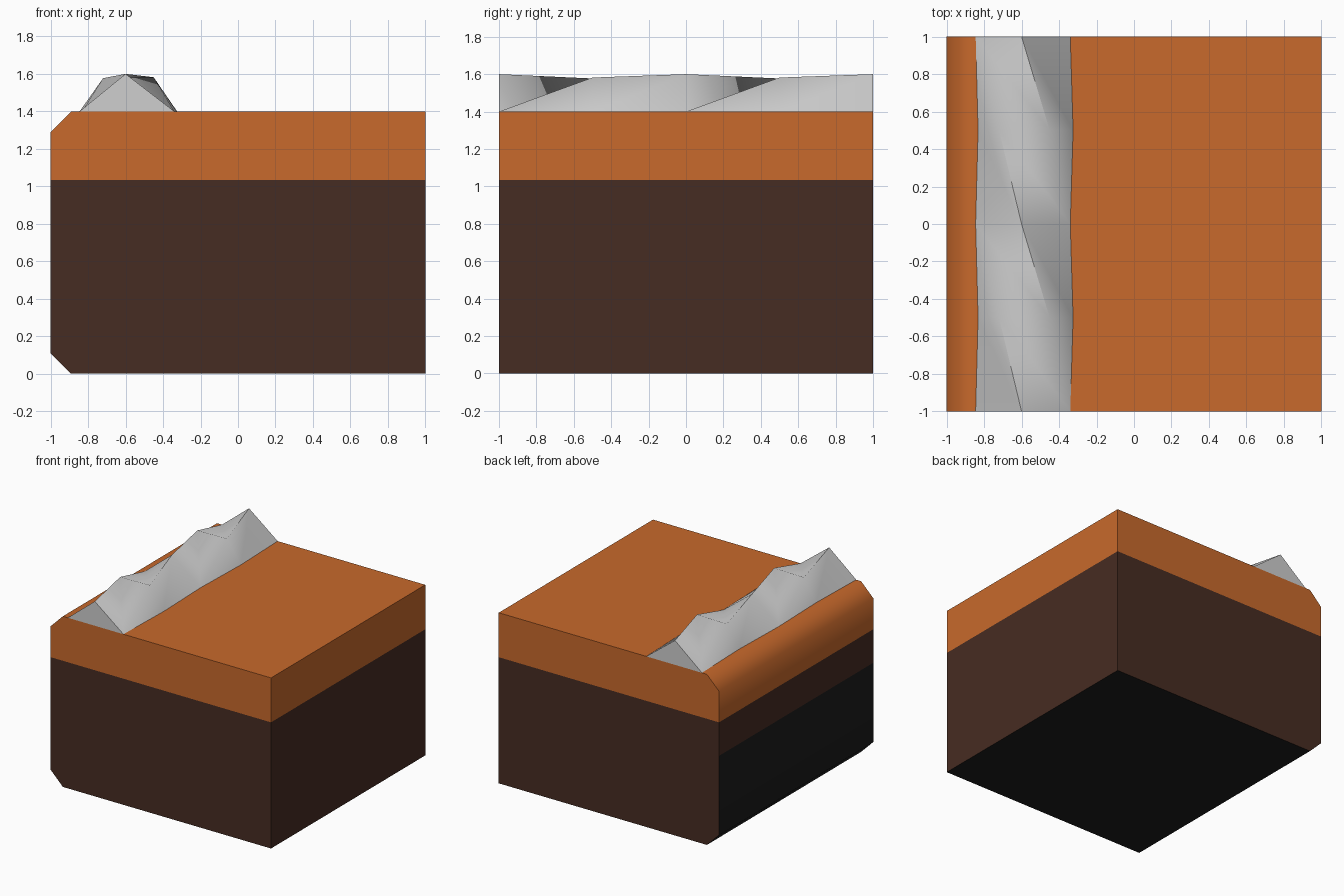
import bpy, bmesh

if "Cube" in bpy.data.objects:
    bpy.data.objects.remove(bpy.data.objects["Cube"])


def material(name, rgb):
    m = bpy.data.materials.new(name)
    m.diffuse_color = (*rgb, 1)
    m.use_nodes = True
    m.node_tree.nodes["Principled BSDF"].inputs["Base Color"].default_value = m.diffuse_color
    return m


orange = material("orange", (0.58, 0.142, 0.025))
brown = material("dark brown", (0.062, 0.025, 0.016))
black = material("black", (0.012, 0.012, 0.012))
grey = material("light grey", (0.62, 0.62, 0.62))


def finish(name, bm, mats):
    bmesh.ops.recalc_face_normals(bm, faces=bm.faces)
    me = bpy.data.meshes.new(name)
    bm.to_mesh(me)
    bm.free()
    ob = bpy.data.objects.new(name, me)
    bpy.context.collection.objects.link(ob)
    for m in mats:
        me.materials.append(m)
    bpy.ops.object.select_all(action='DESELECT')
    ob.select_set(True)
    bpy.context.view_layer.objects.active = ob
    bpy.ops.object.shade_smooth_by_angle(angle=0.87)
    return ob


# Ground block: side profile with two chamfered left edges, extruded along y
TOP, SOIL, DARK, C = 1.4, 1.035, 0.76, 0.11
profile = [(1, 0), (1, TOP), (C - 1, TOP), (-1, TOP - C), (-1, C), (C - 1, 0)]
bm = bmesh.new()
face = bm.faces.new([bm.verts.new((x, -1, z)) for x, z in profile])
ext = bmesh.ops.extrude_face_region(bm, geom=[face])
bmesh.ops.translate(bm, vec=(0, 2, 0),
                    verts=[g for g in ext['geom'] if isinstance(g, bmesh.types.BMVert)])
bmesh.ops.recalc_face_normals(bm, faces=bm.faces)

# Cuts for the colour bands, and one to hold the top flat beside the chamfer
for co, no in [((0, 0, SOIL), (0, 0, 1)), ((0, 0, DARK), (0, 0, 1)),
               ((-0.84, 0, 0), (1, 0, 0))]:
    bmesh.ops.bisect_plane(bm, geom=bm.verts[:] + bm.edges[:] + bm.faces[:],
                           plane_co=co, plane_no=no)
bm.normal_update()
for f in bm.faces:
    z = f.calc_center_median().z
    if z > SOIL:
        f.material_index = 0
    elif z < DARK and (f.normal.x < -0.5 or f.normal.z < -0.5):
        f.material_index = 2
    else:
        f.material_index = 1
finish("ground_block", bm, [orange, brown, black])

# Twisted ridge: triangular sections alternating with four-point sections
tri = [(-0.845, TOP), (-0.6, 1.6), (-0.34, TOP)]
quad = [(-0.832, TOP), (-0.72, 1.577), (-0.45, 1.582), (-0.325, TOP)]
bm = bmesh.new()
rows = [[bm.verts.new((x, 1 - 0.5 * i, z)) for x, z in (quad if i % 2 else tri)]
        for i in range(5)]
for i in (0, 2):
    (L, T, R), (l, a, b, r), (L2, T2, R2) = rows[i:i + 3]
    for vs in [(L, a, l), (L, T, b, a), (T, R, r, b),
               (l, a, T2, L2), (a, b, R2, T2), (b, r, R2)]:
        bm.faces.new(vs)
bm.faces.new(rows[0])
bm.faces.new(rows[-1])
bm.faces.new([r[0] for r in rows] + [r[-1] for r in reversed(rows)])
finish("twisted_ridge", bm, [grey])
